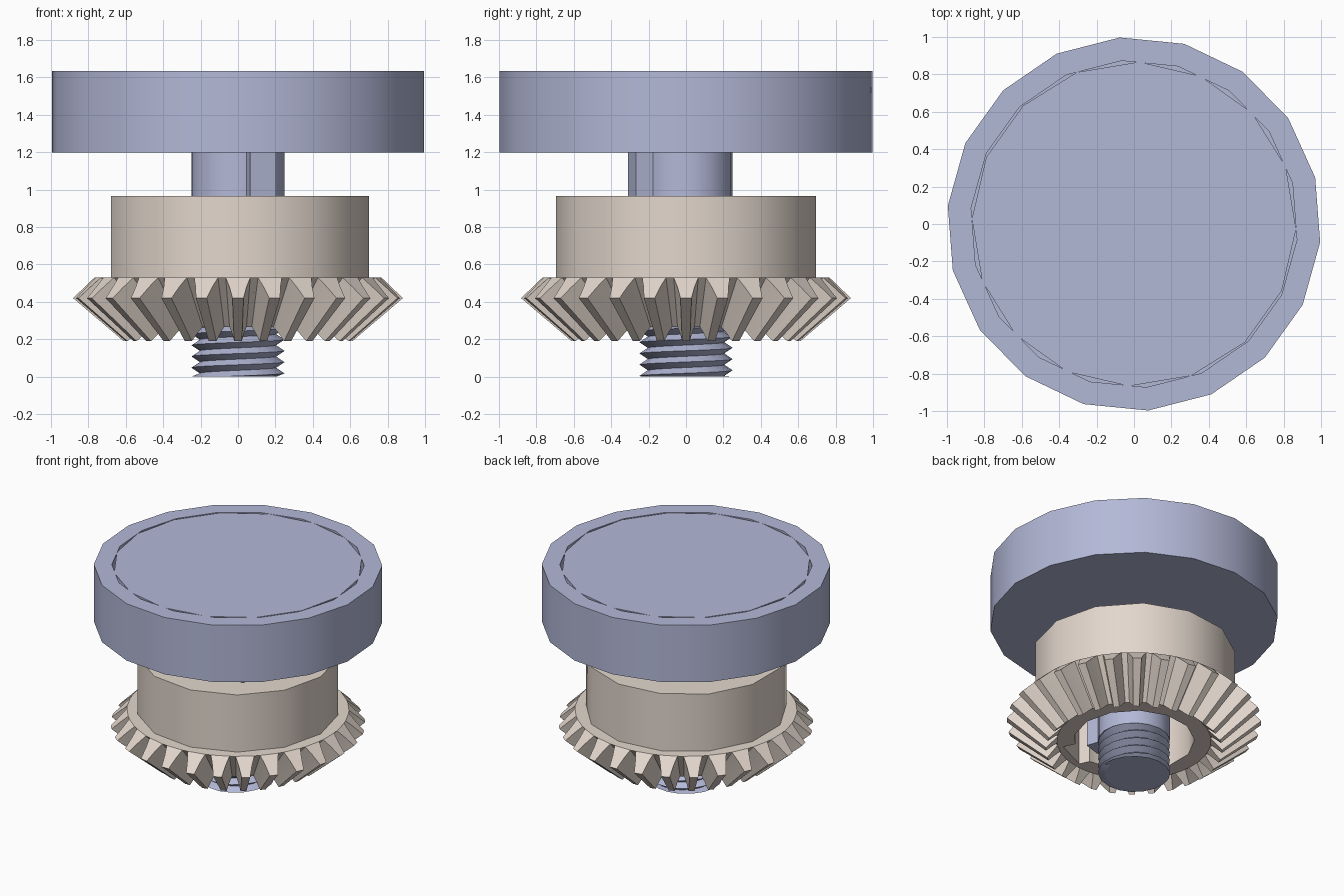
import bpy, bmesh, math
from math import cos, sin, radians, pi

if "Cube" in bpy.data.objects:
    bpy.data.objects.remove(bpy.data.objects["Cube"])


def material(name, rgb):
    m = bpy.data.materials.new(name)
    m.diffuse_color = (*rgb, 1)
    m.use_nodes = True
    m.node_tree.nodes["Principled BSDF"].inputs["Base Color"].default_value = m.diffuse_color
    return m


BLUE = material("blue_metal", (0.45, 0.48, 0.68))
CREAM = material("cream_metal", (0.77, 0.68, 0.61))


def finish(name, bm, mat):
    bmesh.ops.recalc_face_normals(bm, faces=bm.faces[:])
    me = bpy.data.meshes.new(name)
    bm.to_mesh(me)
    bm.free()
    ob = bpy.data.objects.new(name, me)
    bpy.context.collection.objects.link(ob)
    me.materials.append(mat)
    return ob


def lathe(name, profile, sides, offset, mat):
    """Spin (radius, z) points; both ends are capped."""
    bm = bmesh.new()
    rings = [[bm.verts.new((r * cos(radians(offset) + 2 * pi * i / sides),
                            r * sin(radians(offset) + 2 * pi * i / sides), z))
              for i in range(sides)] for r, z in profile]
    for a, b in zip(rings, rings[1:]):
        for i in range(sides):
            j = (i + 1) % sides
            bm.faces.new((a[i], a[j], b[j], b[i]))
    bm.faces.new(rings[0])
    bm.faces.new(rings[-1])
    return finish(name, bm, mat)


def block(name, angle, n0, n1, t0, t1, z0, z1, mat):
    """Box spanning n0..n1 radially and t0..t1 sideways at an angle."""
    a = radians(angle)
    bm = bmesh.new()
    bmesh.ops.create_cube(bm, size=1)
    for v in bm.verts:
        n = n1 if v.co.x > 0 else n0
        t = t1 if v.co.y > 0 else t0
        v.co = (n * cos(a) - t * sin(a), n * sin(a) + t * cos(a),
                z1 if v.co.z > 0 else z0)
    return finish(name, bm, mat)


def smooth(ob):
    bpy.ops.object.select_all(action='DESELECT')
    ob.select_set(True)
    bpy.context.view_layer.objects.active = ob
    bpy.ops.object.shade_smooth_by_angle(angle=radians(30))


def boolean(ob, other, operation):
    bpy.context.view_layer.objects.active = ob
    m = ob.modifiers.new(operation.lower(), 'BOOLEAN')
    m.operation, m.object, m.solver = operation, other, 'EXACT'
    bpy.ops.object.modifier_apply(modifier=m.name)
    bpy.data.objects.remove(other)


# Head: recessed disk, filled by a plug whose sides do not quite match
head = lathe("head_disk", [(1, 1.2), (1, 1.635), (0.875, 1.635), (0.875, 1.4)],
             18, -5.6, BLUE)
plug = lathe("head_plug", [(0.867, 1.4), (0.867, 1.634)], 16, 54.4 + 11.25, BLUE)

# Shaft with its key
shaft = lathe("shaft", [(0.25, 0.265), (0.25, 1.2)], 18, -5.6, BLUE)
key = block("shaft_key", -72.8, 0.1, 0.315, -0.029, 0.116, 0.27, 1.2, BLUE)

# Threaded end: helical ridge around a core
core = lathe("thread_core", [(0.205, 0), (0.205, 0.28)], 18, -5.6, BLUE)
SIDES, PITCH, TOP = 18, 0.06, 0.268
bm = bmesh.new()
strip = []
for i in range(SIDES * 7):
    a = radians(-5.6) + 2 * pi * i / SIDES
    z = i * PITCH / SIDES - PITCH * 1.2
    strip.append([bm.verts.new((r * cos(a), r * sin(a), min(TOP, max(0, z + dz))))
                  for r, dz in ((0.205, 0), (0.25, PITCH / 2))])
for i in range(len(strip) - SIDES - 1):
    (r0, c0), (r1, c1) = strip[i], strip[i + 1]
    n0, n1 = strip[i + SIDES][0], strip[i + SIDES + 1][0]
    bm.faces.new((r0, r1, c1, c0))
    bm.faces.new((c0, c1, n1, n0))
thread = finish("shaft_thread", bm, BLUE)

# Bevel gear: tooth loop at the heel, shrunk towards the cone apex for the toe
TEETH, APEX, SHRINK = 28, -0.33, 0.693
ROOT, TIP = (0.77, 0.53), (0.882, 0.42)
SHAPE = [(-0.38, 0), (-0.25, 0.45), (-0.15, 1), (0.15, 1), (0.25, 0.45), (0.38, 0)]
bm = bmesh.new()
loops = []
for s in (1, SHRINK):
    loop = []
    for k in range(TEETH):
        for u, d in SHAPE:
            a = 2 * pi * (k + u) / TEETH
            r = (ROOT[0] + (TIP[0] - ROOT[0]) * d) * s
            z = APEX + (ROOT[1] + (TIP[1] - ROOT[1]) * d - APEX) * s
            loop.append(bm.verts.new((r * cos(a), r * sin(a), z)))
    loops.append(loop)
heel, toe = loops
count = len(heel)
for i in range(count):
    j = (i + 1) % count
    bm.faces.new((heel[i], heel[j], toe[j], toe[i]))
for loop in loops:
    for k in range(TEETH):
        bm.faces.new(loop[6 * k:6 * k + 6])
    bm.faces.new([v for i, v in enumerate(loop) if i % 6 in (0, 5)])
gear = finish("bevel_gear", bm, CREAM)

# Hub on top of the gear, bored through with a keyway
boolean(gear, lathe("hub", [(0.7, 0.45), (0.7, 0.967)], 13, 0, CREAM), 'UNION')
boolean(gear, lathe("bore", [(0.42, 0), (0.42, 1.1)], 13, 0, CREAM), 'DIFFERENCE')
boolean(gear, block("keyway", -65, 0.2, 0.48, -0.13, 0.13, 0, 1.1, CREAM), 'DIFFERENCE')

for ob in (head, plug, shaft, core, thread, gear):
    smooth(ob)
